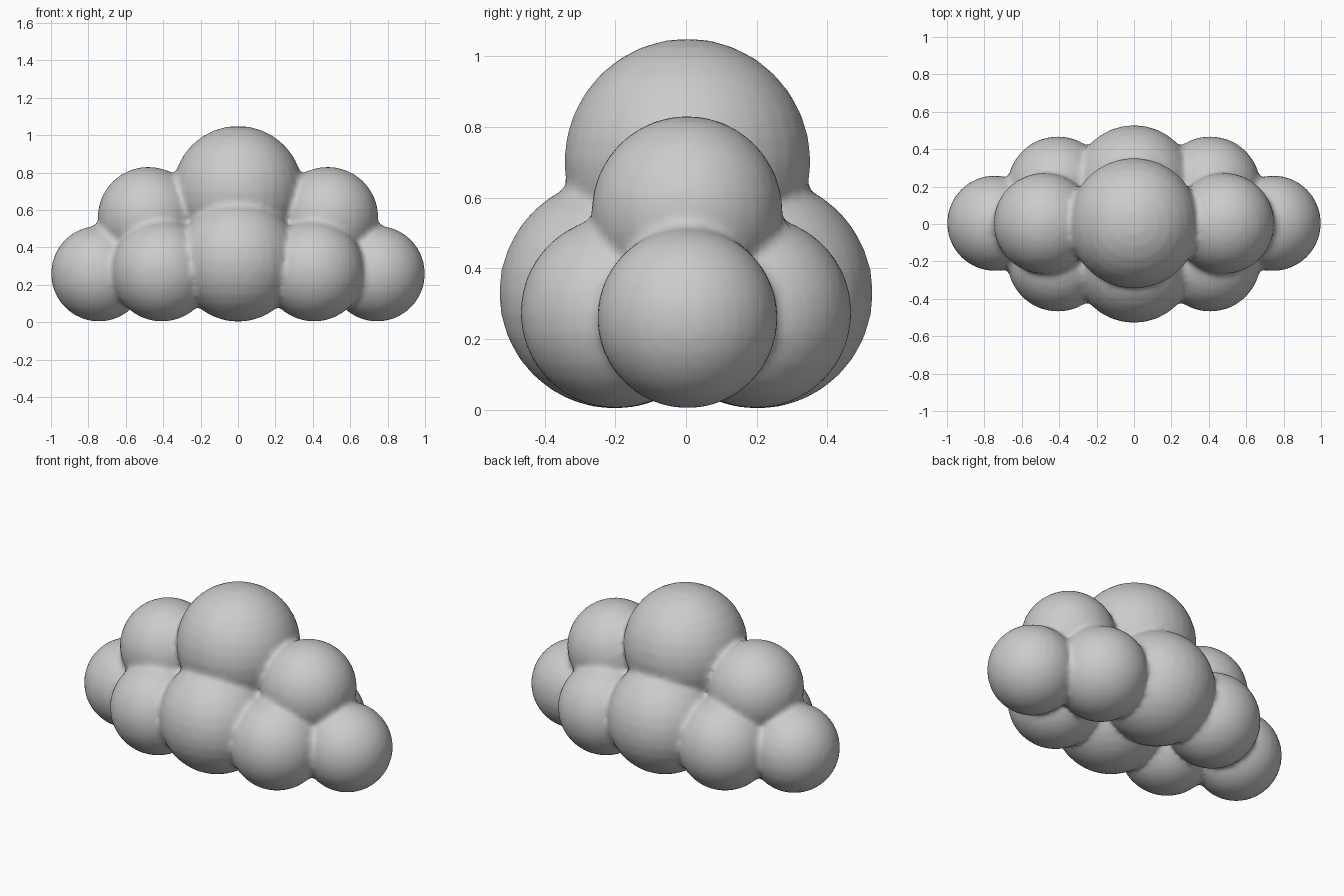
import bpy

if "Cube" in bpy.data.objects:
    bpy.data.objects.remove(bpy.data.objects["Cube"])

# Puffs of the cloud: x, y, z, radius
puffs = [(0, 0.004, 0.701, 0.349)]                 # crown
for s in (-1, 1):
    puffs += [
        (s * 0.744, 0.004, 0.26, 0.256),           # ends
        (s * 0.48, 0.003, 0.56, 0.271),            # shoulders
        (0, s * 0.202, 0.33, 0.327),               # front and back bellies
    ]
    for t in (-1, 1):
        puffs.append((s * 0.407, t * 0.198, 0.275, 0.271))  # lower corners

parts = []
for x, y, z, r in puffs:
    bpy.ops.mesh.primitive_uv_sphere_add(segments=32, ring_count=16,
                                         radius=r, location=(x, y, z))
    parts.append(bpy.context.object)

# Join all puffs into one body
for o in parts:
    o.select_set(True)
bpy.context.view_layer.objects.active = parts[0]
bpy.ops.object.join()
cloud = bpy.context.object
cloud.name = "cloud"
bpy.ops.object.transform_apply(location=True, rotation=True, scale=True)

# Fuse the puffs into a single skin and soften the creases
remesh = cloud.modifiers.new("fuse", 'REMESH')
remesh.mode = 'VOXEL'
remesh.voxel_size = 0.018
remesh.use_smooth_shade = True
soften = cloud.modifiers.new("soften", 'SMOOTH')
soften.factor = 0.5
soften.iterations = 3
bpy.ops.object.shade_smooth()
